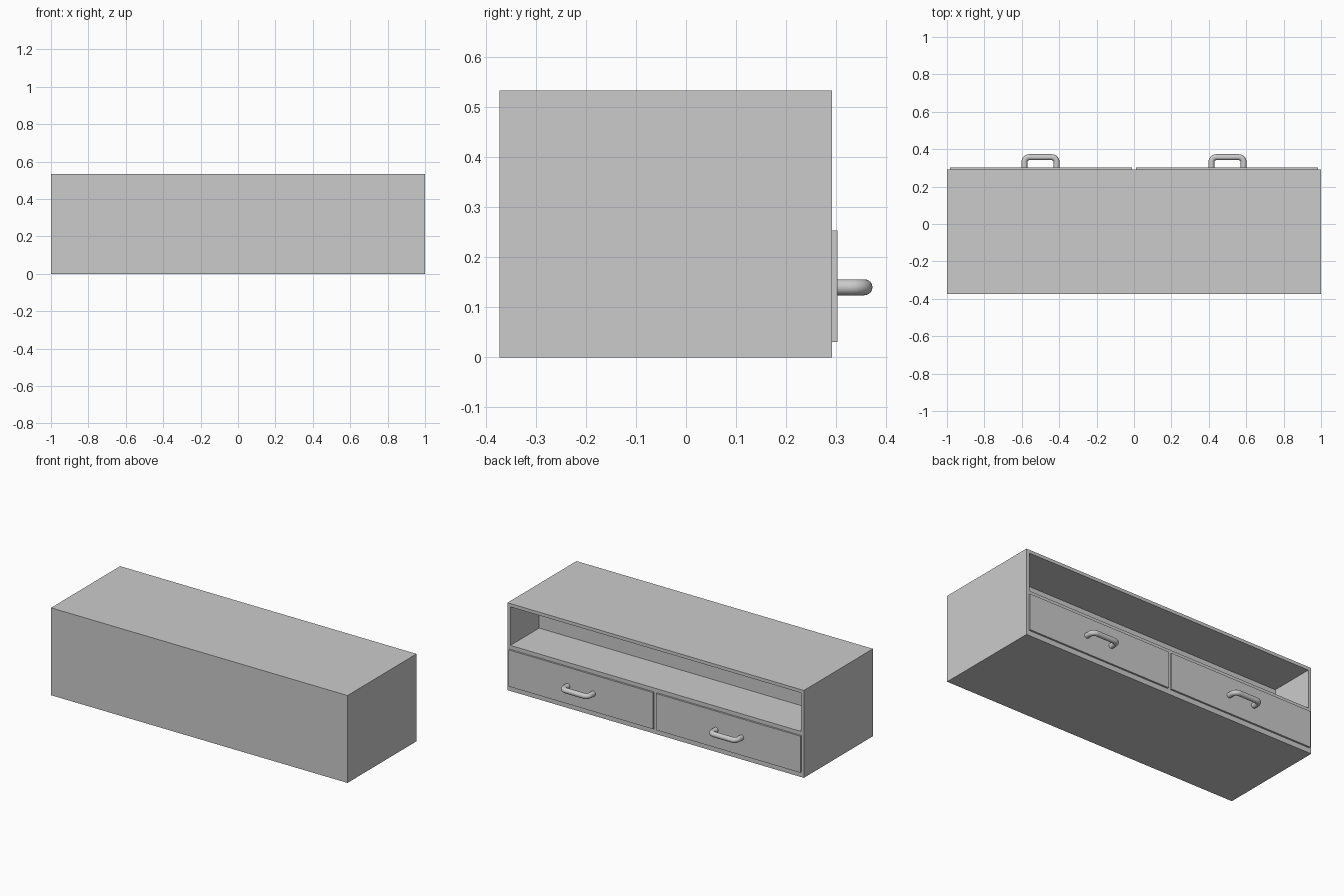
import bpy
import bmesh
from mathutils import Vector

old = bpy.data.objects.get("Cube")
if old:
    bpy.data.objects.remove(old, do_unlink=True)

grey = bpy.data.materials.new("plain grey")
grey.use_nodes = True
colour = (0.6, 0.6, 0.6, 1)
grey.diffuse_color = colour
grey.node_tree.nodes["Principled BSDF"].inputs["Base Color"].default_value = colour


def box(name, low, high):
    """Box between two opposite corners."""
    low, high = Vector(low), Vector(high)
    bm = bmesh.new()
    bmesh.ops.create_cube(bm, size=1)
    bmesh.ops.scale(bm, vec=high - low, verts=bm.verts)
    bmesh.ops.translate(bm, vec=(low + high) / 2, verts=bm.verts)
    mesh = bpy.data.meshes.new(name)
    bm.to_mesh(mesh)
    bm.free()
    mesh.materials.append(grey)
    obj = bpy.data.objects.new(name, mesh)
    bpy.context.collection.objects.link(obj)
    return obj


def handle(name, x, z):
    """Round bar bent into a pull with two legs."""
    half, start, out, bend = 0.086, 0.297, 0.357, 0.026
    path = [(-half, start), (-half, out - bend), (bend - half, out),
            (half - bend, out), (half, out - bend), (half, start)]
    curve = bpy.data.curves.new(name, "CURVE")
    curve.dimensions = "3D"
    curve.bevel_depth = 0.016
    curve.bevel_resolution = 6
    curve.resolution_u = 8
    curve.use_fill_caps = True
    spline = curve.splines.new("BEZIER")
    spline.bezier_points.add(len(path) - 1)
    for point, (px, py) in zip(spline.bezier_points, path):
        point.co = (x + px, py, z)
        point.handle_left_type = point.handle_right_type = "VECTOR"
    # Round the two corners with tangent handles
    pull = bend * 0.55
    for i, side in ((1, -1), (4, 1)):
        leg, bar = spline.bezier_points[i], spline.bezier_points[i + (1 if i == 1 else -1)]
        for p in (leg, bar):
            p.handle_left_type = p.handle_right_type = "FREE"
        up, along = Vector((0, pull, 0)), Vector((side * pull, 0, 0))
        if i == 1:
            leg.handle_left, leg.handle_right = leg.co - up, leg.co + up
            bar.handle_left, bar.handle_right = bar.co + along, bar.co - along
        else:
            leg.handle_left, leg.handle_right = leg.co + up, leg.co - up
            bar.handle_left, bar.handle_right = bar.co - along, bar.co + along
    curve.materials.append(grey)
    obj = bpy.data.objects.new(name, curve)
    bpy.context.collection.objects.link(obj)


# Cabinet body with an open shelf niche in its +y side
body = box("cabinet_body", (-1, -0.373, 0), (1, 0.292, 0.533))
cutter = box("niche_cutter", (-0.98, 0.015, 0.278), (0.98, 0.4, 0.513))
cutter.hide_render = True
cutter.hide_set(True)
cut = body.modifiers.new("niche", "BOOLEAN")
cut.operation = "DIFFERENCE"
cut.solver = "EXACT"
cut.object = cutter
bpy.context.view_layer.objects.active = body
body.select_set(True)
bpy.ops.object.modifier_apply(modifier=cut.name)
bpy.data.objects.remove(cutter, do_unlink=True)

# Two drawer fronts, each with a handle
for label, side in (("left", 1), ("right", -1)):
    ends = sorted((side * 0.01, side * 0.984))
    box(label + "_drawer_front", (ends[0], 0.29, 0.031), (ends[1], 0.303, 0.254))
    handle(label + "_handle", side * 0.5, 0.14)
